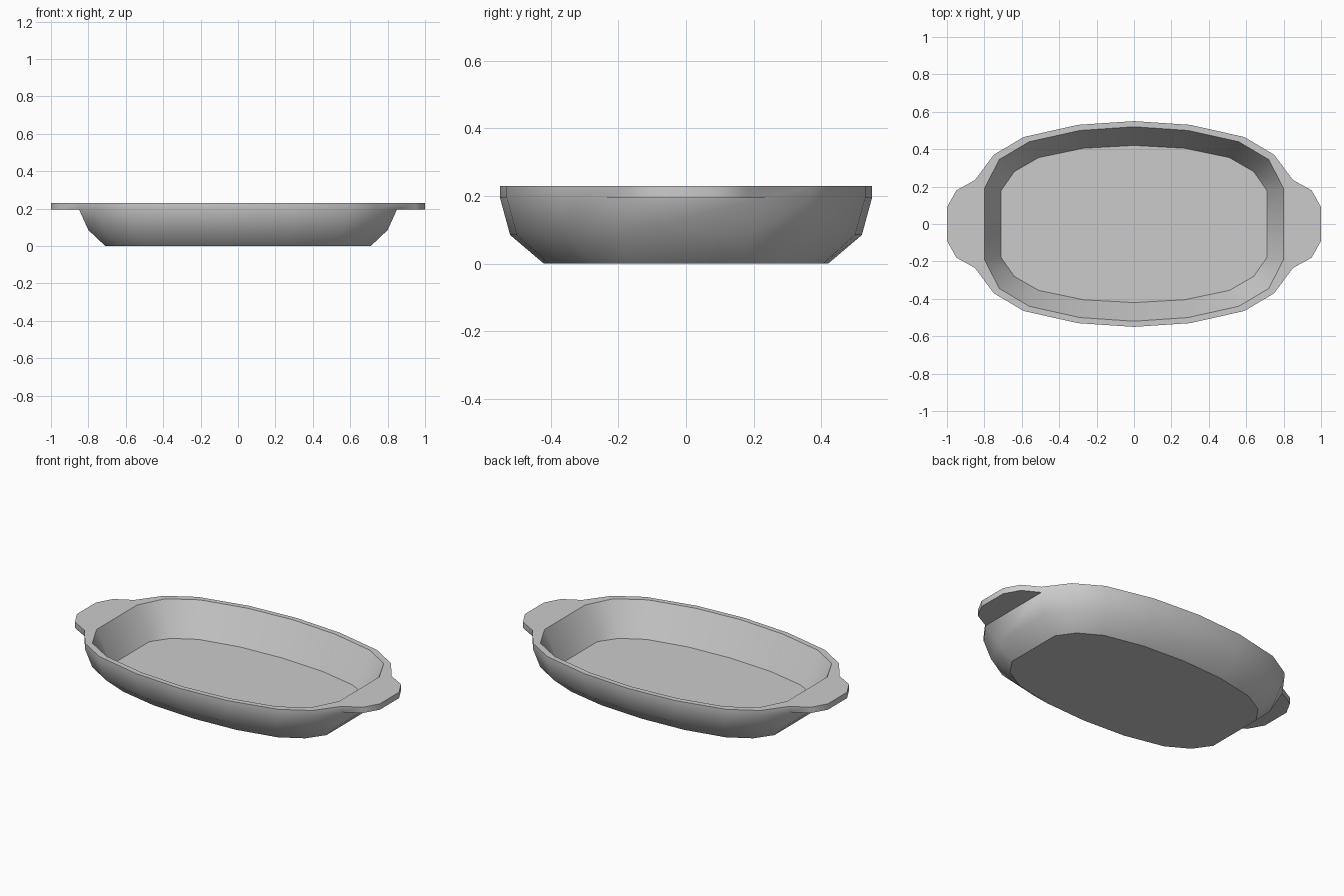
import bpy, bmesh, math
from mathutils import Vector

if "Cube" in bpy.data.objects:
    bpy.data.objects.remove(bpy.data.objects["Cube"])

# Quarter outlines, from the middle of the long side to the end
RIM = [(0, .55), (.30, .53), (.59, .465), (.75, .37), (.85, .235)]
WALL = [(0, .52), (.29, .50), (.56, .44), (.72, .345), (.80, .19)]
BASE = [(0, .42), (.27, .405), (.51, .355), (.64, .28), (.71, .18)]


def ring(bm, quarter, z):
    """Mirror a quarter outline into a full loop of vertices."""
    half = quarter + [(x, -y) for x, y in reversed(quarter)]
    full = half + [(-x, y) for x, y in reversed(half[1:-1])]
    return [bm.verts.new((x, y, z)) for x, y in full]


bm = bmesh.new()

# Bowl: inner floor, inner wall, rim, outer wall, base
rings = [ring(bm, q, z) for q, z in [
    (BASE, .04), (WALL, .23), (RIM, .23), (RIM, .195), (WALL, .085), (BASE, 0)]]
n = len(rings[0])
bm.faces.new(rings[0])
bm.faces.new(rings[-1])
grip_faces = []
for level, (a, b) in enumerate(zip(rings, rings[1:])):
    for i in range(n):
        j = (i + 1) % n
        f = bm.faces.new((a[i], a[j], b[j], b[i]))
        if level == 2 and abs(f.calc_center_median().x) > .84:
            grip_faces.append(f)

# Handles: pull the end faces of the rim outward in two tapering steps
for face in grip_faces:
    side = math.copysign(1, face.calc_center_median().x)
    for x, y in [(.95, .18), (1.0, .09)]:
        face = bmesh.ops.extrude_discrete_faces(bm, faces=[face])["faces"][0]
        for v in face.verts:
            v.co = Vector((side * x, math.copysign(y, v.co.y), v.co.z))

bmesh.ops.recalc_face_normals(bm, faces=bm.faces)
mesh = bpy.data.meshes.new("baking_dish")
bm.to_mesh(mesh)
bm.free()
dish = bpy.data.objects.new("baking_dish", mesh)
bpy.context.collection.objects.link(dish)

# Smooth walls with crisp rim and floor edges
bpy.context.view_layer.objects.active = dish
dish.select_set(True)
bpy.ops.object.shade_smooth_by_angle(angle=math.radians(35))
